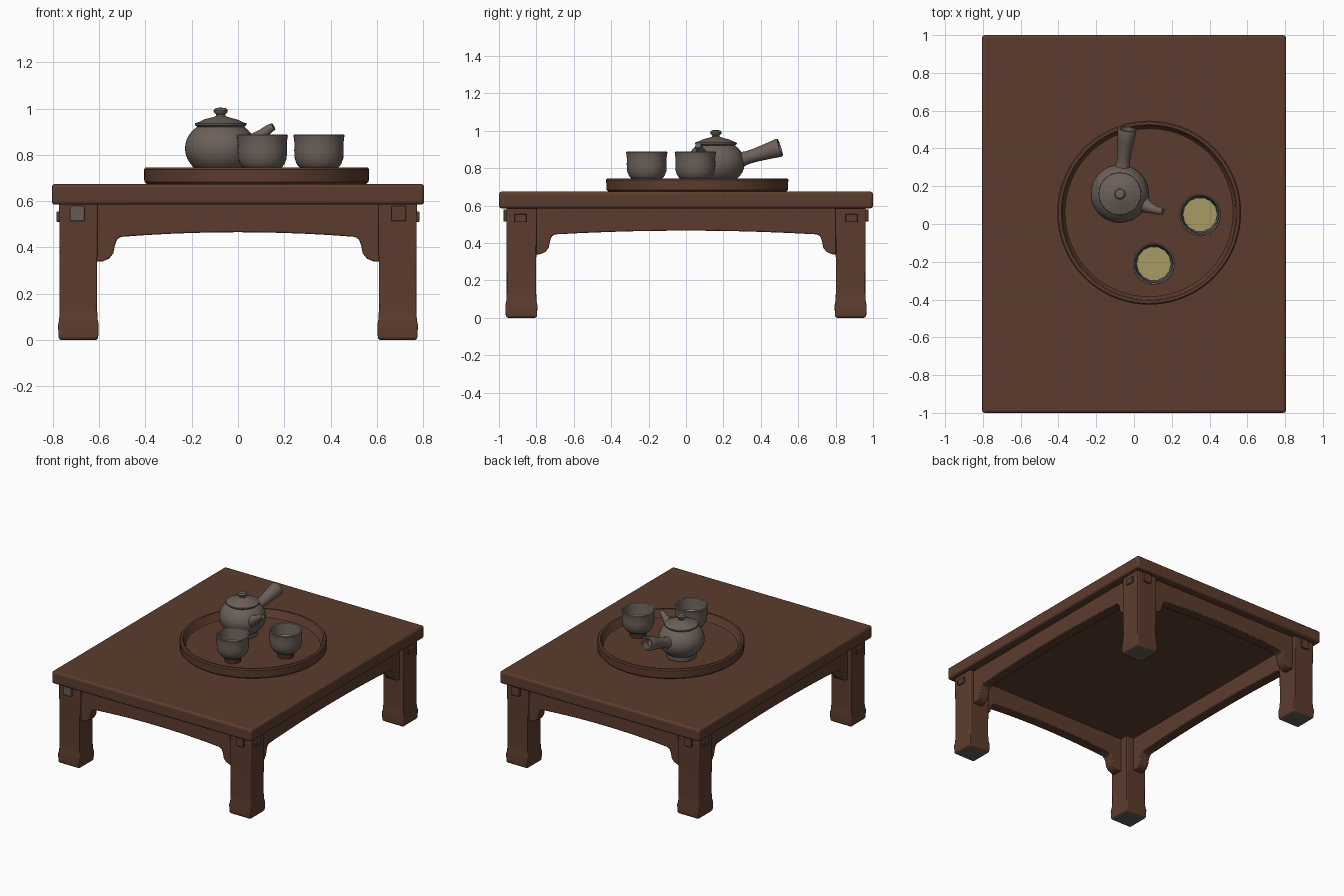
import bpy, bmesh, math
from mathutils import Vector, Matrix

if "Cube" in bpy.data.objects:
    bpy.data.objects.remove(bpy.data.objects["Cube"])


def material(name, r, g, b):
    m = bpy.data.materials.new(name)
    m.diffuse_color = (r, g, b, 1)
    m.use_nodes = True
    m.node_tree.nodes["Principled BSDF"].inputs["Base Color"].default_value = m.diffuse_color
    return m


WOOD = material("brown wood", 0.108, 0.046, 0.027)
CLAY = material("grey clay", 0.150, 0.118, 0.100)
PALE = material("pale rim glaze", 0.24, 0.22, 0.20)
TEA = material("green tea", 0.38, 0.33, 0.13)
FOOT = material("red brown foot", 0.075, 0.026, 0.016)
WORN = material("worn grey wood", 0.13, 0.105, 0.085)


def finish(name, bm, mats, rule=None, angle=35, bevel=0, segments=2):
    bmesh.ops.remove_doubles(bm, verts=bm.verts, dist=1e-5)
    bmesh.ops.recalc_face_normals(bm, faces=bm.faces)
    if rule:
        for f in bm.faces:
            f.material_index = rule(f)
    me = bpy.data.meshes.new(name)
    bm.to_mesh(me)
    bm.free()
    ob = bpy.data.objects.new(name, me)
    bpy.context.collection.objects.link(ob)
    for m in mats:
        me.materials.append(m)
    if bevel:
        mod = ob.modifiers.new("bevel", 'BEVEL')
        mod.width, mod.segments, mod.limit_method = bevel, segments, 'ANGLE'
    bpy.ops.object.select_all(action='DESELECT')
    ob.select_set(True)
    bpy.context.view_layer.objects.active = ob
    bpy.ops.object.shade_smooth_by_angle(angle=math.radians(angle))
    return ob


def loft(bm, rings):
    # skin closed rings of points and cap both ends
    vs = [[bm.verts.new(p) for p in r] for r in rings]
    n = len(vs[0])
    for a, b in zip(vs, vs[1:]):
        for i in range(n):
            bm.faces.new((a[i], a[(i + 1) % n], b[(i + 1) % n], b[i]))
    bm.faces.new(vs[0][::-1])
    bm.faces.new(vs[-1])


def lathe(name, profile, place, mats, rule=None, sides=48, angle=40):
    bm = bmesh.new()
    rings = [[place @ Vector((r * math.cos(2 * math.pi * i / sides),
                              r * math.sin(2 * math.pi * i / sides), z))
              for i in range(sides)] for r, z in profile]
    loft(bm, rings)
    return finish(name, bm, mats, rule, angle)


def tube(name, pts, radii, mat, sides=20):
    bm = bmesh.new()
    rings = []
    for i, (p, r) in enumerate(zip(pts, radii)):
        d = Vector(pts[min(i + 1, len(pts) - 1)]) - Vector(pts[max(i - 1, 0)])
        q = d.to_track_quat('Z', 'Y')
        rings.append([Vector(p) + q @ Vector((r * math.cos(t), r * math.sin(t), 0))
                      for t in (2 * math.pi * k / sides for k in range(sides))])
    loft(bm, rings)
    return finish(name, bm, [mat], angle=60)


def box(name, c, s, mat, bevel=0.004, segments=2):
    bm = bmesh.new()
    bmesh.ops.create_cube(bm, size=1, matrix=Matrix.Translation(c) @ Matrix.Diagonal((*s, 1)))
    return finish(name, bm, [mat], bevel=bevel, segments=segments)


# Table top
box("table_top", (0, 0, 0.63), (1.61, 2.0, 0.09), WOOD, 0.015, 3)

# Legs with slightly spread feet, and tenon ends showing through
LEG = [(0, .94), (.008, 1.03), (.065, 1.06), (.09, 1.0), (.14, .97), (.33, .98), (.59, 1.0)]
for sx in (-1, 1):
    for sy in (-1, 1):
        tag = ("front" if sy < 0 else "back") + ("_left" if sx < 0 else "_right")
        bm = bmesh.new()
        loft(bm, [[(sx * .69 + x * .083 * k, sy * .88 + y * .081 * k, z)
                   for x, y in ((-1, -1), (1, -1), (1, 1), (-1, 1))] for z, k in LEG])
        finish(tag + "_leg", bm, [WOOD, WORN],
               lambda f: int(f.normal.z < -0.7 and f.calc_center_median().z < .02),
               bevel=0.010)
        box(tag + "_end_tenon", (sx * .695, sy * .955, .547), (.062, .042, .066),
            WORN if tag in ("front_left", ) else WOOD)
        box(tag + "_side_tenon", (sx * .765, sy * .885, .533), (.04, .065, .044), WOOD)


# Aprons with stepped brackets; the half outline is mirrored
def apron(name, half, along_y, off):
    edge = [(half, .338), (half - .03, .34), (half - .058, .352), (half - .076, .375),
            (half - .083, .41), (half - .092, .435), (half - .11, .446)]
    w = half - .11
    edge += [(w * t, .466 - .02 * t * t) for t in (.8, .6, .4, .2)]
    outline = edge + [(0, .466)] + [(-u, z) for u, z in reversed(edge)]
    outline += [(-half, .59), (half, .59)]
    rings = []
    for d in (off - .038, off + .038):
        rings.append([(d, u, z) if along_y else (u, d, z) for u, z in outline])
    bm = bmesh.new()
    loft(bm, rings)
    finish(name, bm, [WOOD], bevel=0.006)


apron("front_apron", .615, False, -.90)
apron("back_apron", .615, False, .90)
apron("left_apron", .81, True, -.705)
apron("right_apron", .81, True, .705)

# Round tray
lathe("tray", [(0.001, .674), (.475, .674), (.485, .684), (.487, .738), (.480, .746), (.466, .746),
               (.460, .740), (.455, .705), (.445, .695), (.001, .695)],
      Matrix.Translation((.08, .06, 0)), [WOOD], sides=72)

# Teapot body, lid and knob
POT = Matrix.Translation((-.075, .16, 0))
body = [(.001, .695), (.085, .695), (.10, .703)]
body += [(.154 * math.cos(a), .828 + .125 * math.sin(a))
         for a in (math.radians(d) for d in range(-48, 56, 8))]
body += [(.085, .932), (.001, .932)]
lathe("teapot_body", body, POT, [CLAY])
lathe("teapot_lid", [(.001, .918), (.098, .918), (.112, .930), (.111, .937), (.095, .942), (.07, .954),
                     (.035, .963), (.021, .968), (.019, .975), (.029, .984), (.031, .993),
                     (.023, 1.002), (.001, 1.005)], POT, [CLAY])

# Spout
tube("teapot_spout",
     [(.015, .125, .825), (.045, .107, .845), (.08, .088, .868), (.11, .076, .893),
      (.135, .069, .913), (.153, .065, .923)],
     [.058, .046, .031, .023, .019, .016], CLAY)

# Flared hollow side handle
start, end = Vector((-.062, .285, .843)), Vector((-.036, .503, .911))
axis = end - start
place = Matrix.Translation(start) @ axis.to_track_quat('Z', 'Y').to_matrix().to_4x4()
L = axis.length
lathe("teapot_handle", [(.050, -.02), (.040, .012), (.035, .05), (.037, .10), (.044, .17), (.050, L - .008),
                        (.047, L), (.036, L), (.031, L - .05), (.001, L - .05)],
      place, [CLAY], sides=28)


# Tea cups with red-brown feet, pale rims and tea
def cup_rule(f):
    z = f.calc_center_median().z
    return 1 if z > .882 else 2 if z < .735 else 0


CUP = [(.001, .697), (.055, .695), (.053, .715), (.056, .731), (.080, .741), (.096, .760), (.105, .785),
       (.107, .82), (.106, .85), (.109, .876), (.111, .884), (.107, .888), (.101, .884), (.097, .86),
       (.095, .82), (.085, .775), (.05, .750), (.001, .747)]
for tag, x, y in (("right", .35, .05), ("front", .105, -.21)):
    lathe(tag + "_cup", CUP, Matrix.Translation((x, y, 0)), [CLAY, PALE, FOOT], cup_rule, 40)
    lathe(tag + "_tea", [(.088, .798), (.091, .806)], Matrix.Translation((x, y, 0)), [TEA], sides=14)
